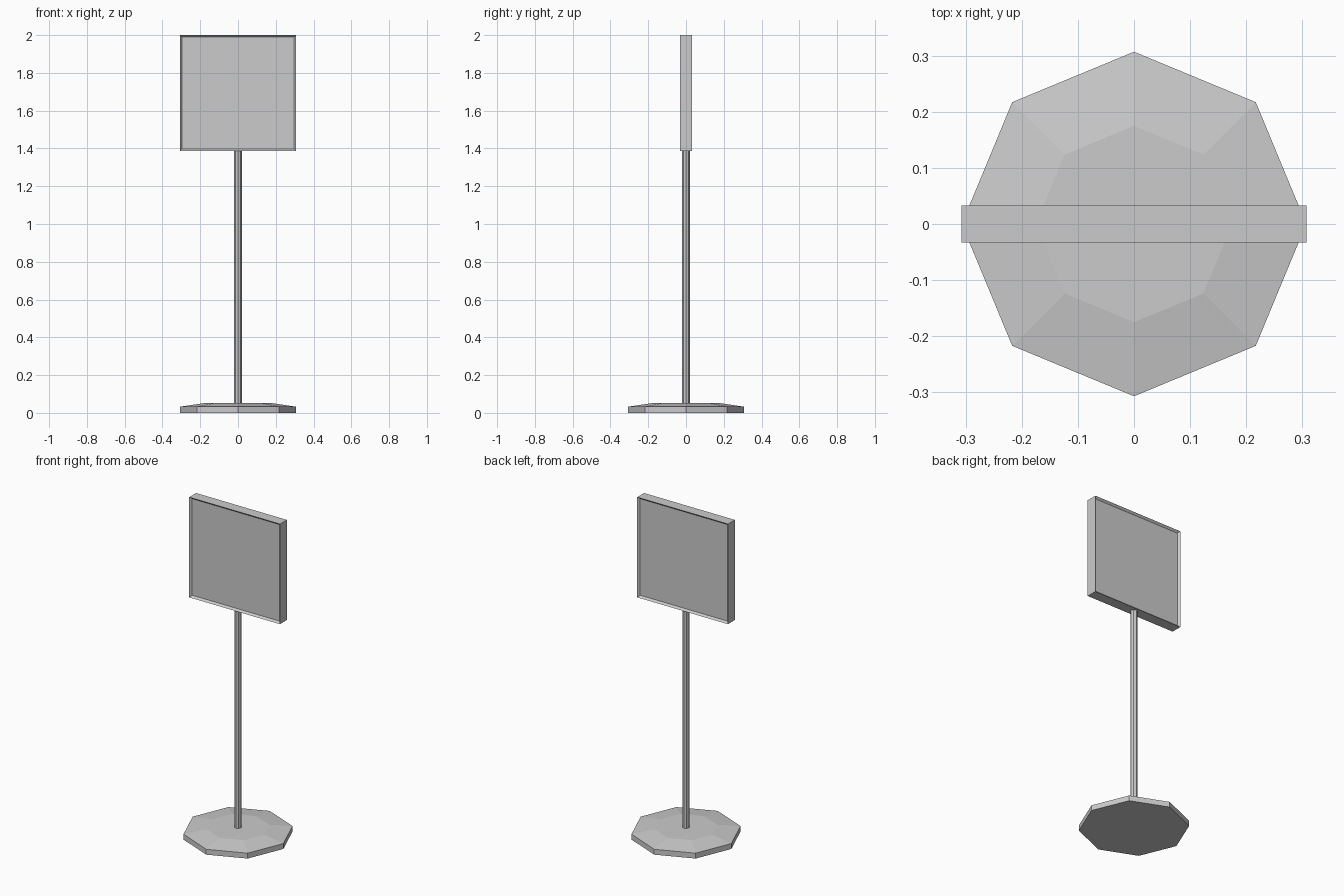
import bpy, bmesh, math
from mathutils import Vector

if "Cube" in bpy.data.objects:
    bpy.data.objects.remove(bpy.data.objects["Cube"])


def make_object(name, bm):
    bmesh.ops.recalc_face_normals(bm, faces=bm.faces)
    mesh = bpy.data.meshes.new(name)
    bm.to_mesh(mesh)
    bm.free()
    obj = bpy.data.objects.new(name, mesh)
    bpy.context.collection.objects.link(obj)
    return obj


def lathe(name, profile, sides=8):
    """Stack of flat-sided rings from (radius, z) pairs, capped at both ends."""
    bm = bmesh.new()
    rings = [[bm.verts.new((r * math.cos(math.tau * i / sides),
                            r * math.sin(math.tau * i / sides), z))
              for i in range(sides)] for r, z in profile]
    for a, b in zip(rings, rings[1:]):
        for i in range(sides):
            j = (i + 1) % sides
            bm.faces.new((a[i], a[j], b[j], b[i]))
    bm.faces.new(rings[0])
    bm.faces.new(rings[-1])
    return make_object(name, bm)


# Octagonal foot with a sloped shoulder
lathe("base", [(0.307, 0), (0.307, 0.033), (0.175, 0.052)])

# Slim upright
lathe("pole", [(0.02, 0.045), (0.02, 1.395)])

# Square sign panel, dished slightly on front and back
W, D, BOTTOM, TOP = 0.307, 0.033, 1.387, 2.0
bm = bmesh.new()
bmesh.ops.create_cube(bm, size=1)
for v in bm.verts:
    v.co = Vector((v.co.x * 2 * W, v.co.y * 2 * D,
                   (BOTTOM + TOP) / 2 + v.co.z * (TOP - BOTTOM)))
bm.normal_update()
for face in [f for f in bm.faces if abs(f.normal.y) > 0.9]:
    bmesh.ops.inset_region(bm, faces=[face], thickness=0.016, depth=-0.012)
make_object("sign_panel", bm)
